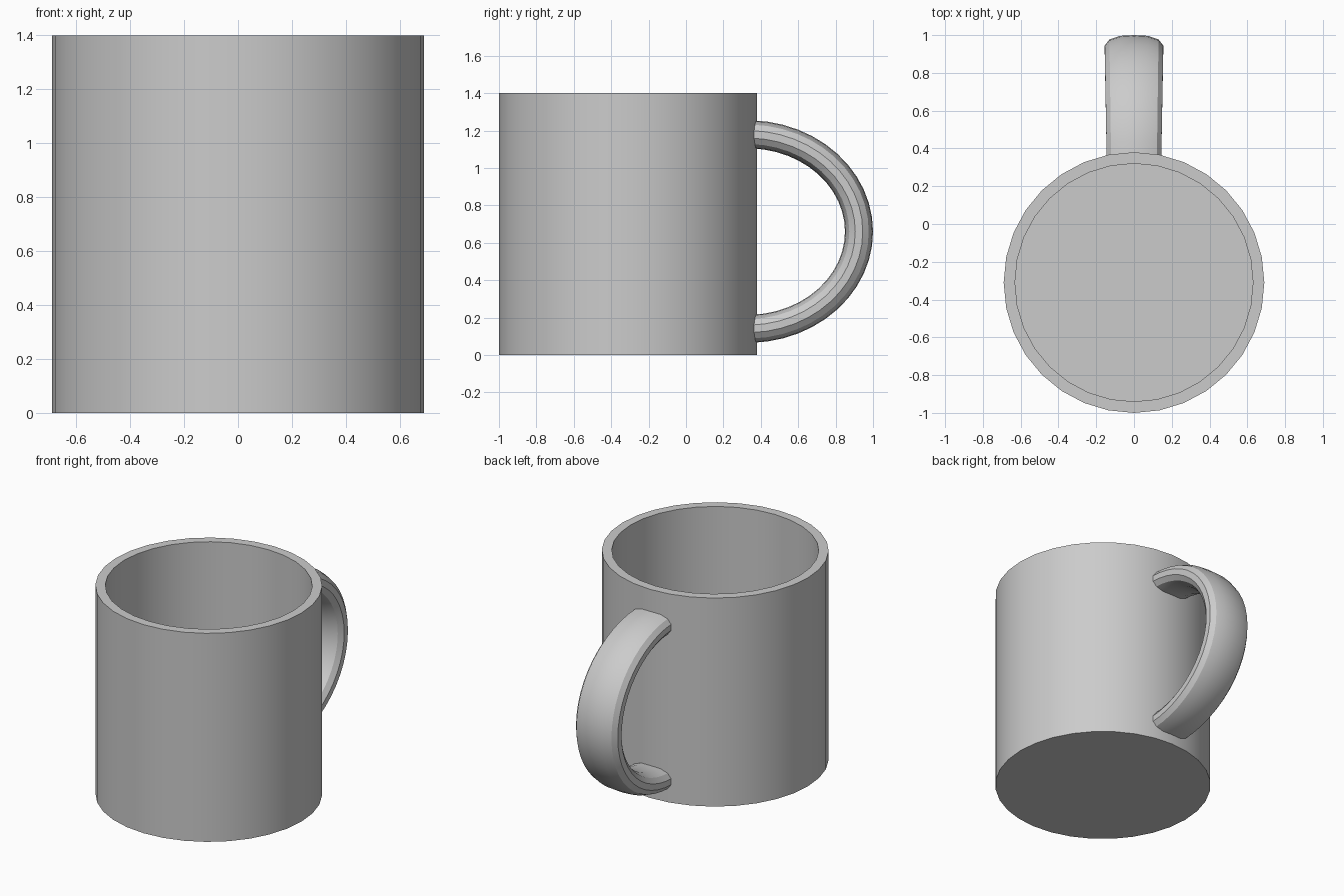
import bpy, math

if "Cube" in bpy.data.objects:
    bpy.data.objects.remove(bpy.data.objects["Cube"])

CY = -0.31  # cup axis


def make_object(name, verts, faces):
    mesh = bpy.data.meshes.new(name)
    mesh.from_pydata(verts, [], faces)
    obj = bpy.data.objects.new(name, mesh)
    bpy.context.collection.objects.link(obj)
    bpy.ops.object.select_all(action='DESELECT')
    obj.select_set(True)
    bpy.context.view_layer.objects.active = obj
    bpy.ops.object.mode_set(mode='EDIT')
    bpy.ops.mesh.select_all(action='SELECT')
    bpy.ops.mesh.normals_make_consistent(inside=False)
    bpy.ops.object.mode_set(mode='OBJECT')
    bpy.ops.object.shade_smooth_by_angle(angle=math.radians(32))
    return obj


def loft(name, rings):
    """Skin a list of equal-length rings and cap both ends."""
    n = len(rings[0])
    verts = [v for ring in rings for v in ring]
    faces = [(r * n + i, r * n + (i + 1) % n, (r + 1) * n + (i + 1) % n, (r + 1) * n + i)
             for r in range(len(rings) - 1) for i in range(n)]
    faces += [tuple(range(n)), tuple(range(len(verts) - n, len(verts)))]
    return make_object(name, verts, faces)


def circle(radius, z, sides=32):
    angles = [2 * math.pi * i / sides for i in range(sides)]
    return [(radius * math.cos(a), CY + radius * math.sin(a), z) for a in angles]


# Hollow cup: outer wall, rim, inner wall, floor
loft("cup", [circle(0.69, 0), circle(0.69, 1.4), circle(0.63, 1.4), circle(0.63, 0.06)])

# Handle section (across, outward): flat narrow sides, bulged inner and outer faces
half = [(0.155, 0.02), (0.13, 0.052), (0.075, 0.071)]
outer = half + [(0, 0.075)] + [(-x, d) for x, d in reversed(half)]
section = outer + [(x, -d) for x, d in reversed(outer)]

# Handle sweep along half an ellipse, slightly narrower at the ends
rings = []
STEPS = 24
for k in range(STEPS + 1):
    t = math.radians(-88 + 176 * k / STEPS)
    c, s = math.cos(t), math.sin(t)
    y, z = 0.33 + 0.595 * c, 0.66 + 0.52 * s
    ny, nz = 0.52 * c, 0.595 * s
    length = math.hypot(ny, nz)
    width = 0.93 + 0.07 * c
    rings.append([(x * width, y + d * ny / length, z + d * nz / length) for x, d in section])
loft("handle", rings)
